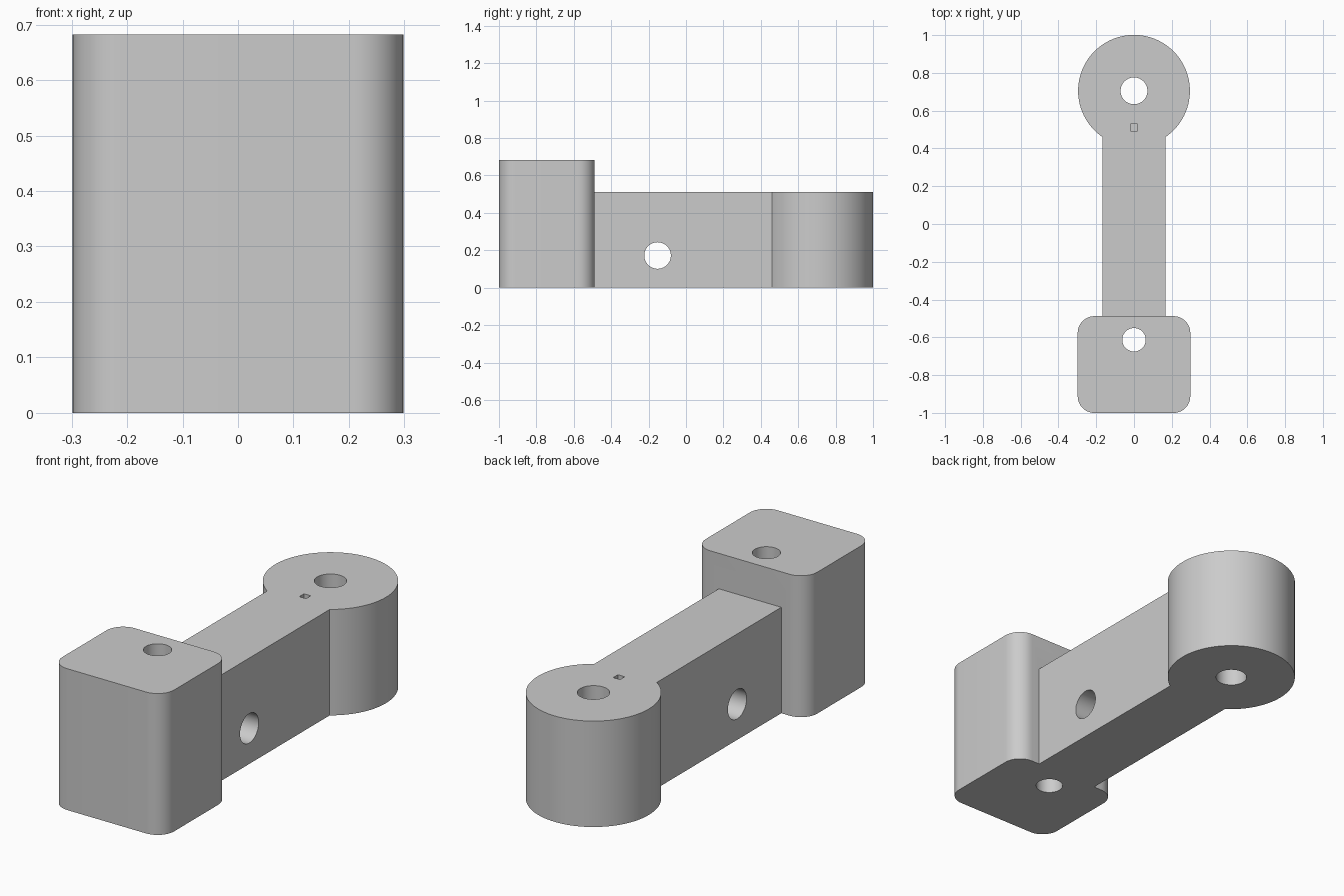
import bpy
import bmesh
from math import cos, sin, pi, radians
from mathutils import Matrix

cube = bpy.data.objects.get("Cube")
if cube:
    bpy.data.objects.remove(cube, do_unlink=True)

grey = bpy.data.materials.new("plain_grey")
grey.use_nodes = True
color = (0.6, 0.6, 0.6, 1)
grey.diffuse_color = color
grey.node_tree.nodes["Principled BSDF"].inputs["Base Color"].default_value = color


def prism(name, outline, z0, z1, matrix=Matrix()):
    """Extrude a counter-clockwise outline from z0 to z1."""
    bm = bmesh.new()
    low = [bm.verts.new((x, y, z0)) for x, y in outline]
    high = [bm.verts.new((x, y, z1)) for x, y in outline]
    bm.faces.new(low[::-1])
    bm.faces.new(high)
    n = len(outline)
    for i in range(n):
        j = (i + 1) % n
        bm.faces.new((low[i], low[j], high[j], high[i]))
    bm.transform(matrix)
    mesh = bpy.data.meshes.new(name)
    bm.to_mesh(mesh)
    bm.free()
    mesh.materials.append(grey)
    obj = bpy.data.objects.new(name, mesh)
    bpy.context.collection.objects.link(obj)
    return obj


def arc(cx, cy, r, start, end, steps):
    angles = [start + (end - start) * i / steps for i in range(steps + 1)]
    return [(cx + r * cos(a), cy + r * sin(a)) for a in angles]


def circle(cx, cy, r, steps=64):
    return arc(cx, cy, r, 0, 2 * pi, steps)[:-1]


def rectangle(x, y0, y1):
    return [(-x, y0), (x, y0), (x, y1), (-x, y1)]


def rounded_rectangle(x, y0, y1, r):
    centres = [(x - r, y1 - r), (r - x, y1 - r), (r - x, y0 + r), (x - r, y0 + r)]
    points = []
    for i, (cx, cy) in enumerate(centres):
        points += arc(cx, cy, r, i * pi / 2, (i + 1) * pi / 2, 12)
    return points


# Solid parts
body = prism("connecting_arm", rectangle(0.167, -0.6, 0.6), 0, 0.511)
boss = prism("round_end", circle(0, 0.705, 0.296, 96), 0, 0.511)
block = prism("end_block", rounded_rectangle(0.298, -1, -0.488, 0.088), 0, 0.682)

# Holes: two vertical bores, a cross bore and a small square pocket
sideways = Matrix.Translation((0, -0.152, 0.172)) @ Matrix.Rotation(pi / 2, 4, "Y")
cutters = [
    prism("boss_bore", circle(0, 0.705, 0.071), -0.1, 0.8),
    prism("block_bore", circle(0, -0.613, 0.062), -0.1, 0.8),
    prism("cross_bore", circle(0, 0, 0.071), -0.4, 0.4, sideways),
    prism("square_pocket", rectangle(0.018, 0.493, 0.529), 0.41, 0.6),
]

for tool, operation in [(boss, "UNION"), (block, "UNION")] + [(c, "DIFFERENCE") for c in cutters]:
    mod = body.modifiers.new(tool.name, "BOOLEAN")
    mod.operation = operation
    mod.solver = "EXACT"
    mod.object = tool

# Bake the joined solid, then drop the helper parts
bpy.context.view_layer.update()
result = body.evaluated_get(bpy.context.evaluated_depsgraph_get())
body.data = bpy.data.meshes.new_from_object(result)
body.modifiers.clear()
body.name = "link_lever"
for tool in [boss, block] + cutters:
    bpy.data.objects.remove(tool, do_unlink=True)

bpy.ops.object.select_all(action="DESELECT")
body.select_set(True)
bpy.context.view_layer.objects.active = body
bpy.ops.object.shade_smooth_by_angle(angle=radians(30))
